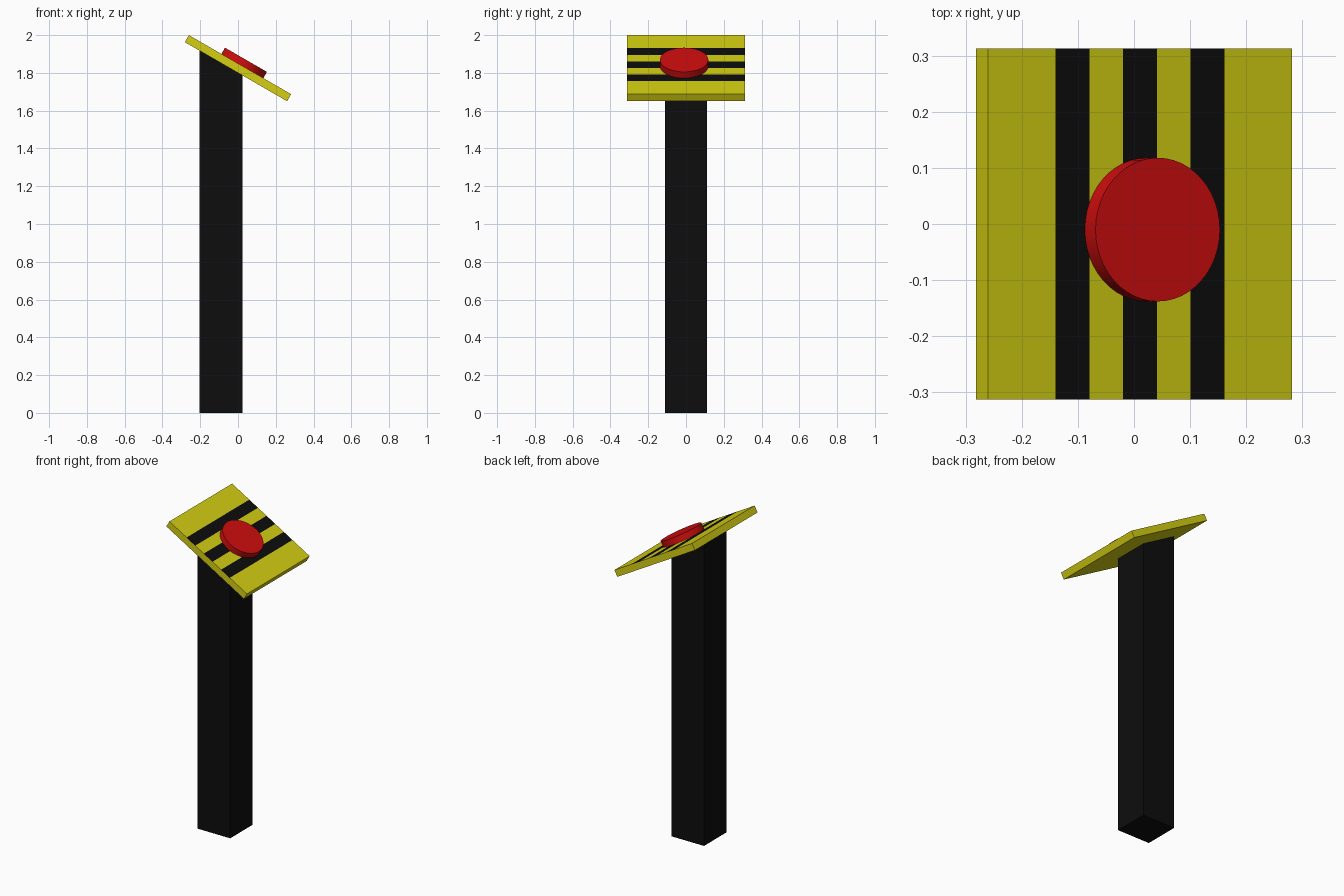
import bpy, bmesh, math
from mathutils import Matrix, Vector

if "Cube" in bpy.data.objects:
    bpy.data.objects.remove(bpy.data.objects["Cube"], do_unlink=True)


def material(name, color):
    mat = bpy.data.materials.new(name)
    mat.use_nodes = True
    mat.diffuse_color = (*color, 1)
    mat.node_tree.nodes["Principled BSDF"].inputs["Base Color"].default_value = (*color, 1)
    return mat


def finish(name, bm, mats, matrix=Matrix()):
    mesh = bpy.data.meshes.new(name)
    bmesh.ops.recalc_face_normals(bm, faces=bm.faces)
    bm.to_mesh(mesh)
    bm.free()
    for mat in mats:
        mesh.materials.append(mat)
    obj = bpy.data.objects.new(name, mesh)
    obj.matrix_world = matrix
    bpy.context.collection.objects.link(obj)
    return obj


def box(size, center=(0, 0, 0)):
    bm = bmesh.new()
    bmesh.ops.create_cube(bm, size=1, matrix=Matrix.Translation(center) @ Matrix.Diagonal((*size, 1)))
    return bm


def slice_mesh(bm, co, no, **options):
    return bmesh.ops.bisect_plane(bm, geom=bm.verts[:] + bm.edges[:] + bm.faces[:],
                                  plane_co=co, plane_no=no, **options)


yellow = material("yellow", (0.66, 0.62, 0.006))
black = material("black", (0.004, 0.004, 0.004))
red = material("red", (0.62, 0.004, 0.004))

SIDE, THICK = 0.625, 0.043
STRIPE, PITCH = 0.07, 0.139
tilt = Matrix.Translation((0, 0, 1.825)) @ Matrix.Rotation(math.radians(30), 4, "Y")

# Tilted square plate, top face cut into stripes
bm = box((SIDE, SIDE, THICK))
stripes = [-PITCH, 0, PITCH]
for x in stripes:
    for edge in (x - STRIPE / 2, x + STRIPE / 2):
        slice_mesh(bm, (edge, 0, 0), (1, 0, 0))
for face in bm.faces:
    c = face.calc_center_median()
    on_top = c.z > THICK * 0.49
    if on_top and any(abs(c.x - x) < STRIPE / 2 for x in stripes):
        face.material_index = 1
finish("striped_plate", bm, [yellow, black], tilt)

# Round button on the plate
HEIGHT = 0.038
bm = bmesh.new()
bmesh.ops.create_cone(bm, cap_ends=True, segments=48, radius1=0.128, radius2=0.128, depth=HEIGHT)
button = finish("button", bm, [red],
                tilt @ Matrix.Translation((0.0145, -0.01, (THICK + HEIGHT) / 2)))
bpy.ops.object.select_all(action="DESELECT")
button.select_set(True)
bpy.context.view_layer.objects.active = button
bpy.ops.object.shade_smooth_by_angle(angle=math.radians(30))

# Post, sliced off along the underside of the plate
bm = box((0.228, 0.224, 2), (-0.09, 0, 1))
cut = slice_mesh(bm, tilt @ Vector((0, 0, -THICK / 2)), tilt.to_3x3() @ Vector((0, 0, 1)),
                 clear_outer=True)
bmesh.ops.holes_fill(bm, edges=[e for e in bm.edges if e.is_boundary])
finish("post", bm, [black])
